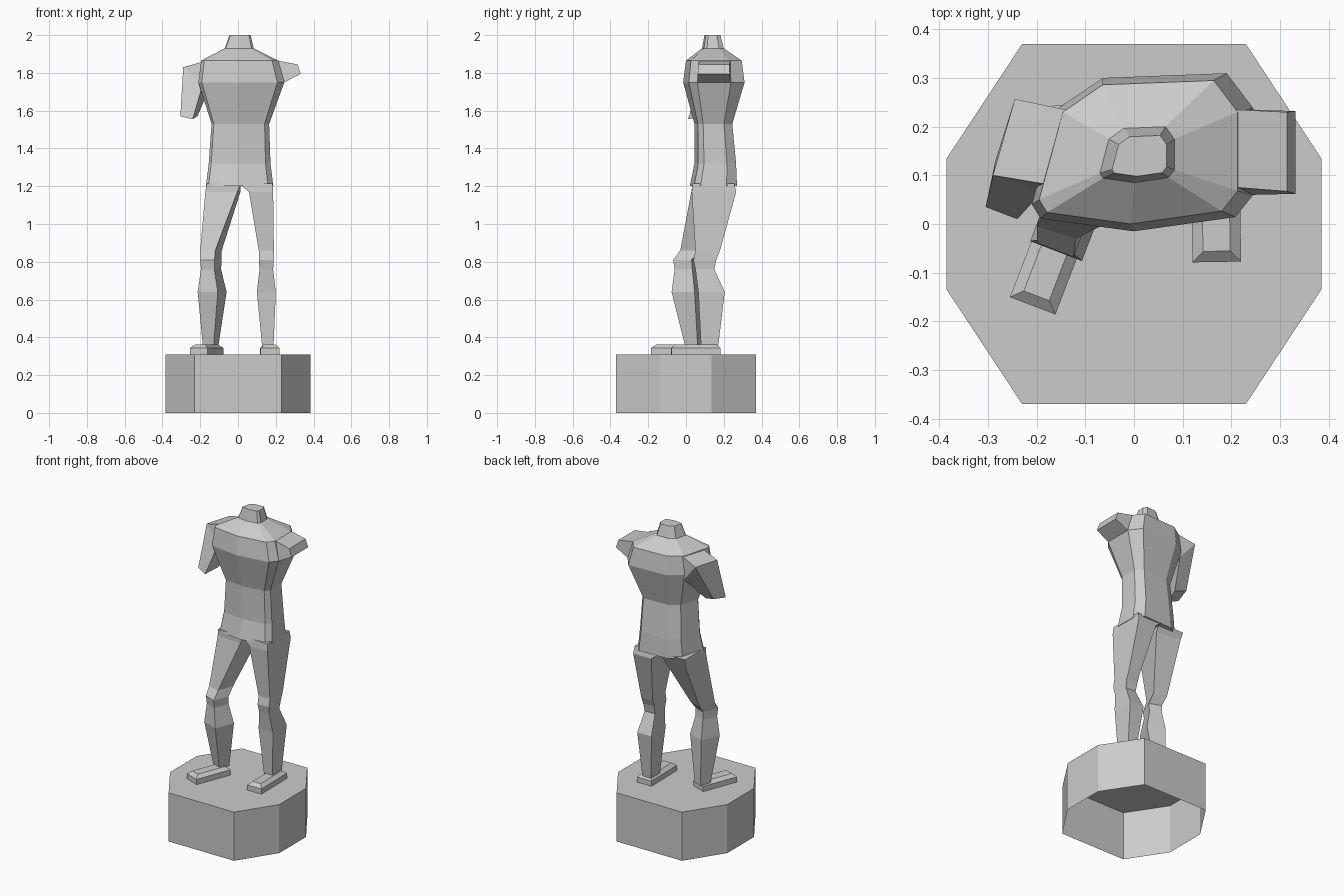
import bpy
import bmesh
from math import radians
from mathutils import Matrix, Vector

cube = bpy.data.objects.get("Cube")
if cube:
    bpy.data.objects.remove(cube, do_unlink=True)

stone = bpy.data.materials.new("grey_stone")
stone.use_nodes = True
colour = (0.6, 0.6, 0.6, 1)
stone.diffuse_color = colour
stone.node_tree.nodes["Principled BSDF"].inputs["Base Color"].default_value = colour


def loft(name, rings, cap_start=True, cap_end=True):
    """Skin a list of equally sized point rings with flat faces."""
    bm = bmesh.new()
    loops = [[bm.verts.new(point) for point in ring] for ring in rings]
    count = len(loops[0])
    for low, high in zip(loops, loops[1:]):
        for i in range(count):
            j = (i + 1) % count
            bm.faces.new((low[i], low[j], high[j], high[i]))
    if cap_start:
        bm.faces.new(loops[0][::-1])
    if cap_end:
        bm.faces.new(loops[-1])
    bmesh.ops.recalc_face_normals(bm, faces=bm.faces)
    mesh = bpy.data.meshes.new(name)
    bm.to_mesh(mesh)
    bm.free()
    mesh.materials.append(stone)
    obj = bpy.data.objects.new(name, mesh)
    bpy.context.collection.objects.link(obj)
    return obj


def box_ring(z, cx, cy, half_width, half_depth, yaw=0):
    """Four corners of a turned rectangle at height z."""
    turn = Matrix.Rotation(radians(yaw), 3, "Z")
    corners = ((-1, -1), (1, -1), (1, 1), (-1, 1))
    centre = Vector((cx, cy, z))
    return [centre + turn @ Vector((sx * half_width, sy * half_depth, 0))
            for sx, sy in corners]


# Eight-sided plinth, hollow and open underneath
quarter = [(0.385, 0.135), (0.23, 0.37)]
half = quarter + [(-x, y) for x, y in reversed(quarter)]
outline = half + [(-x, -y) for x, y in half]
loft("plinth", [[(x, y, z) for x, y in outline] for z in (0, 0.31)],
     cap_start=False)

# Torso and neck: one faceted section stretched to each level's bounds
section = [(.32, .97), (.88, 1), (1, .78), (1, .23), (.92, .09),
           (.46, 0), (.04, .08), (0, .17), (.12, .78)]
levels = [  # height, x bounds, y bounds
    (1.2, -.17, .187, .02, .27),
    (1.32, -.155, .172, .045, .265),
    (1.53, -.14, .165, .045, .245),
    (1.75, -.21, .245, -.015, .31),
    (1.865, -.195, .213, 0, .295),
    (1.93, -.07, .083, .085, .2),
    (2, -.045, .067, .098, .182),
]
loft("torso", [[(x0 + (x1 - x0) * u, y0 + (y1 - y0) * v, z) for u, v in section]
               for z, x0, x1, y0, y1 in levels])

# Legs: ankle, calf, knee, thigh and hip sections
left_leg = [
    (.35, .158, .125, .03, .045),
    (.64, .15, .135, .05, .07),
    (.76, .15, .1, .036, .05),
    (.81, .15, .1, .04, .06),
    (.86, .15, .115, .04, .065),
    (1.17, .122, .148, .064, .118),
    (1.215, .093, .145, .09, .11),
]
right_leg = [
    (.35, -.145, .04, .03, .035, -21),
    (.64, -.137, .005, .057, .065, -21),
    (.76, -.143, 0, .038, .05, -21),
    (.81, -.143, -.005, .04, .052, -21),
    (.86, -.143, .035, .042, .055, -18),
    (1.17, -.08, .13, .085, .095, -5),
    (1.215, -.075, .14, .09, .105, 0),
]
for name, rows in (("left_leg", left_leg), ("right_leg", right_leg)):
    loft(name, [box_ring(*row) for row in rows])


# Feet with bevelled tops
def foot(name, cx, cy, half_width, half_depth, yaw):
    bevel = 0.022
    loft(name, [
        box_ring(0.31, cx, cy, half_width, half_depth, yaw),
        box_ring(0.343, cx, cy, half_width, half_depth, yaw),
        box_ring(0.362, cx, cy, half_width - bevel, half_depth - bevel, yaw),
    ])


foot("left_foot", .168, .052, .05, .13, 1)
foot("right_foot", -.166, -.058, .05, .118, -21)

# Left arm stump, cut short past the shoulder
loft("left_arm_stump", [
    [(.17, .06, 1.75), (.17, .235, 1.75), (.17, .235, 1.866), (.17, .07, 1.866)],
    [(.245, .06, 1.75), (.245, .235, 1.75), (.213, .235, 1.864), (.213, .075, 1.864)],
    [(.332, .062, 1.795), (.332, .232, 1.795), (.315, .23, 1.845), (.315, .067, 1.845)],
])

# Right upper arm, hanging down and slightly forward
loft("right_arm_stump", [
    [(-.17, .08, 1.864), (-.14, .235, 1.864), (-.11, .24, 1.76), (-.16, .07, 1.76)],
    [(-.29, .1, 1.83), (-.245, .257, 1.83), (-.15, .235, 1.72), (-.185, .07, 1.745)],
    [(-.305, .035, 1.57), (-.285, .13, 1.59), (-.215, .11, 1.57), (-.24, .01, 1.555)],
])
